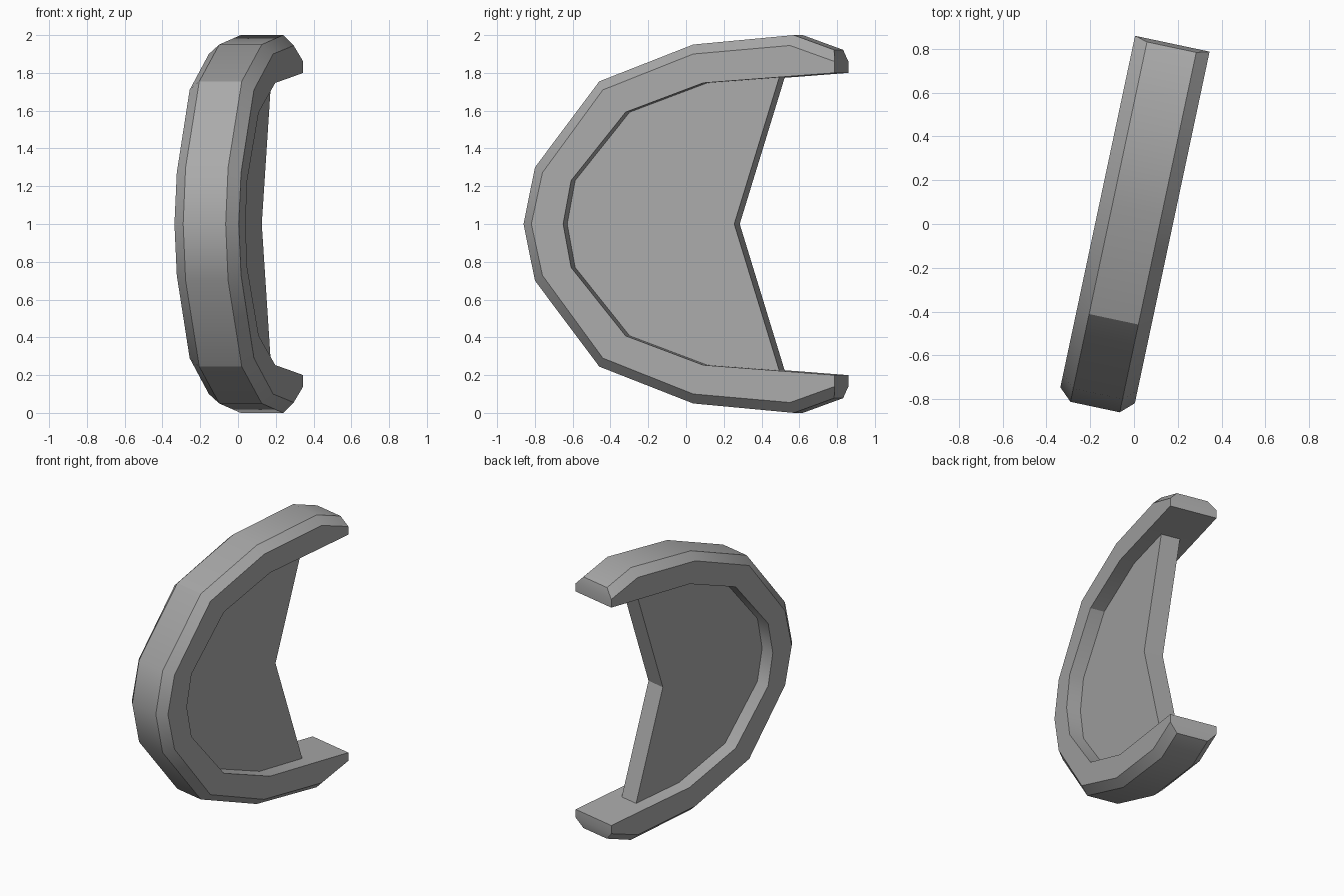
import bpy, bmesh, math

if "Cube" in bpy.data.objects:
    bpy.data.objects.remove(bpy.data.objects["Cube"], do_unlink=True)

TURN = math.radians(-12)      # the whole piece is turned about z
HALF_W, RIDGE_W, PANEL_W = 0.174, 0.115, 0.07

grey = bpy.data.materials.new("plain grey")
grey.use_nodes = True
colour = (0.4, 0.4, 0.4, 1)
grey.diffuse_color = colour
grey.node_tree.nodes["Principled BSDF"].inputs["Base Color"].default_value = colour


def mirrored(half):
    """Upper half profile (y, height above middle) -> full profile, bottom to top."""
    return [(y, -h) for y, h in reversed(half[1:])] + half


def finish(name, bm):
    bmesh.ops.recalc_face_normals(bm, faces=bm.faces)
    mesh = bpy.data.meshes.new(name)
    bm.to_mesh(mesh)
    bm.free()
    ob = bpy.data.objects.new(name, mesh)
    bpy.context.collection.objects.link(ob)
    mesh.materials.append(grey)
    ob.location.z = 1
    ob.rotation_euler.z = TURN
    bpy.ops.object.select_all(action='DESELECT')
    ob.select_set(True)
    bpy.context.view_layer.objects.active = ob
    bpy.ops.object.shade_smooth_by_angle(angle=math.radians(30))
    return ob


# Half profiles from the front middle round to the tip
ridge = [(-.855, 0), (-.793, .30), (-.445, .755), (.063, .95), (.608, 1.0), (.826, .922)]
flank = [(-.80, 0), (-.74, .272), (-.413, .71), (.076, .90), (.60, .945), (.842, .86)]
inner = [(-.628, 0), (-.585, .23), (-.29, .592), (.13, .747), (.55, .778), (.842, .80)]

# C-shaped rim: chamfered section swept through the profiles
bm = bmesh.new()
rings = []
for r, f, i in zip(mirrored(ridge), mirrored(flank), mirrored(inner)):
    section = [(HALF_W, i), (HALF_W, f), (RIDGE_W, r),
               (-RIDGE_W, r), (-HALF_W, f), (-HALF_W, i)]
    rings.append([bm.verts.new((x, *p)) for x, p in section])
for a, b in zip(rings, rings[1:]):
    for k in range(6):
        n = (k + 1) % 6
        bm.faces.new((a[k], a[n], b[n], b[k]))
for ring in (rings[0], rings[-1]):
    bm.faces.new((ring[0], ring[1], ring[4], ring[5]))
    bm.faces.new(ring[1:5])
finish("rim", bm)

# Inner panel with a V notch at the back, edges sunk into the rim
edge = [(y * 1.04, h * 1.04) for y, h in inner[:4]] + [(.527, .80)]
outline = mirrored(edge) + [(.276, 0)]
bm = bmesh.new()
base = bm.faces.new([bm.verts.new((-PANEL_W, y, h)) for y, h in outline])
grown = bmesh.ops.extrude_face_region(bm, geom=[base], use_keep_orig=True)
bmesh.ops.translate(bm, vec=(2 * PANEL_W, 0, 0),
                    verts=[g for g in grown["geom"] if isinstance(g, bmesh.types.BMVert)])
finish("inner_panel", bm)
